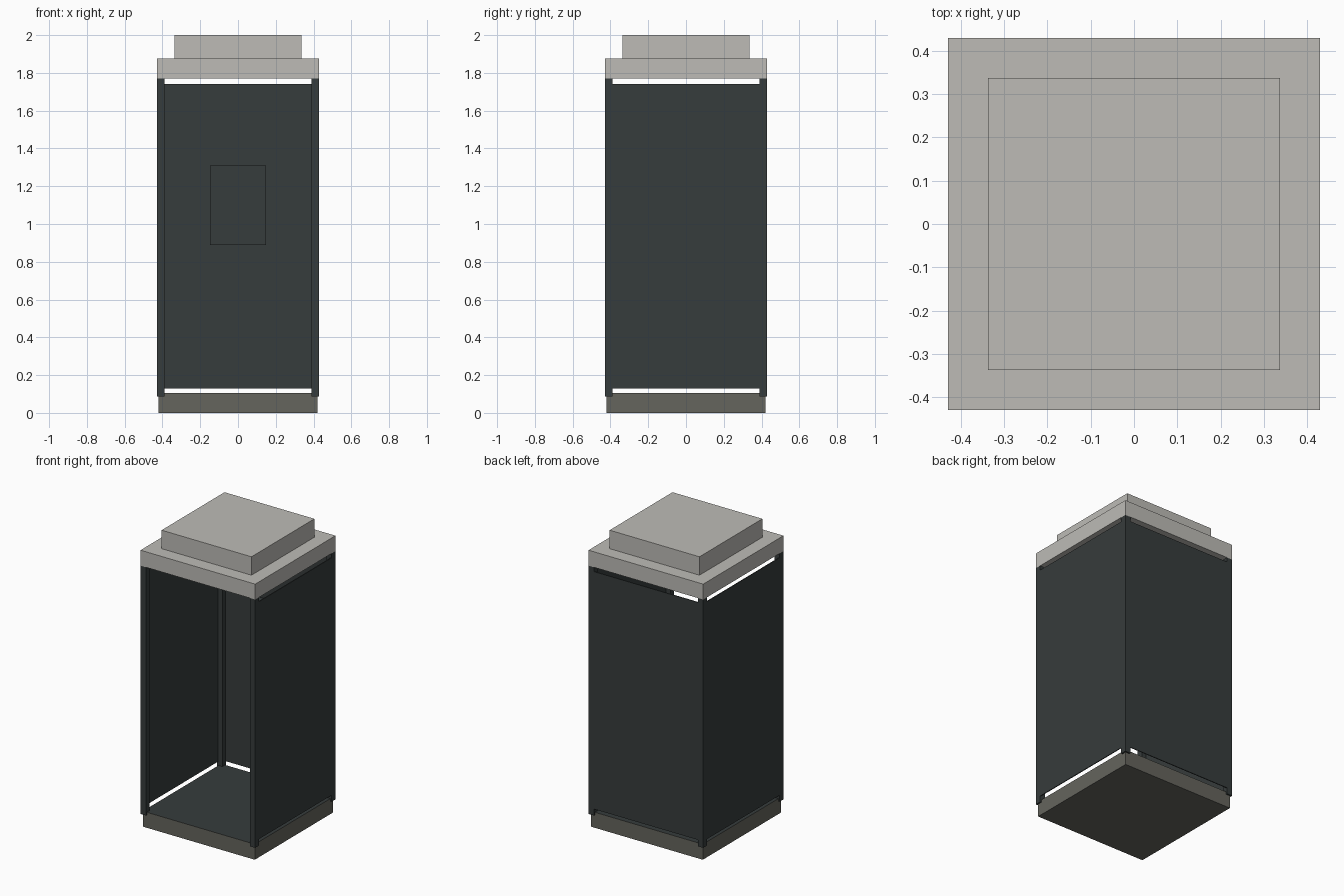
import bpy
import bmesh

if "Cube" in bpy.data.objects:
    bpy.data.objects.remove(bpy.data.objects["Cube"])


def material(name, rgb):
    m = bpy.data.materials.new(name)
    m.diffuse_color = (*rgb, 1.0)
    m.use_nodes = True
    m.node_tree.nodes["Principled BSDF"].inputs["Base Color"].default_value = m.diffuse_color
    return m


light_stone = material("light grey", (0.51, 0.50, 0.47))
dark_stone = material("brown grey", (0.130, 0.129, 0.110))
dark_metal = material("dark slate", (0.037, 0.045, 0.045))


def box(name, x, y, z, *mats):
    """Box from (min, max) ranges; a second material colours the top face."""
    bm = bmesh.new()
    bmesh.ops.create_cube(bm, size=1.0)
    for v in bm.verts:
        for i, (lo, hi) in enumerate((x, y, z)):
            v.co[i] = lo if v.co[i] < 0 else hi
    bm.normal_update()
    if len(mats) > 1:
        for f in bm.faces:
            f.material_index = int(f.normal.z > 0.5)
    mesh = bpy.data.meshes.new(name)
    bm.to_mesh(mesh)
    bm.free()
    for m in mats:
        mesh.materials.append(m)
    ob = bpy.data.objects.new(name, mesh)
    bpy.context.collection.objects.link(ob)
    return ob


R = 0.43       # outer half width of the booth
POST = 0.04    # post thickness
T = 0.006      # panel thickness
S = R - 0.001  # panel outer face, just inside the post face

# Base with dark floor, and stepped roof
box("base", (-0.42, 0.42), (-0.42, 0.42), (0, 0.105), dark_stone, dark_metal)
box("roof_slab", (-R, R), (-R, R), (1.77, 1.875), light_stone)
box("roof_cap", (-0.337, 0.337), (-0.337, 0.337), (1.875, 2.0), light_stone)

# Four corner posts
for sx, side in ((-1, "left"), (1, "right")):
    for sy, end in ((-1, "front"), (1, "back")):
        xs = sorted((sx * R, sx * (R - POST)))
        ys = sorted((sy * R, sy * (R - POST)))
        box(f"{end}_{side}_post", xs, ys, (0.087, 1.77), dark_metal)

# Thin side and back panels, front left open
for sx, side in ((-1, "left"), (1, "right")):
    box(f"{side}_panel", sorted((sx * S, sx * (S - T))), (-S, S), (0.13, 1.74), dark_metal)
box("back_panel", (-S, S), (S - T, S), (0.13, 1.74), dark_metal)

# Equipment box on the inside of the back panel
box("wall_box", (-0.147, 0.147), (0.345, S - T), (0.89, 1.31), dark_metal)
